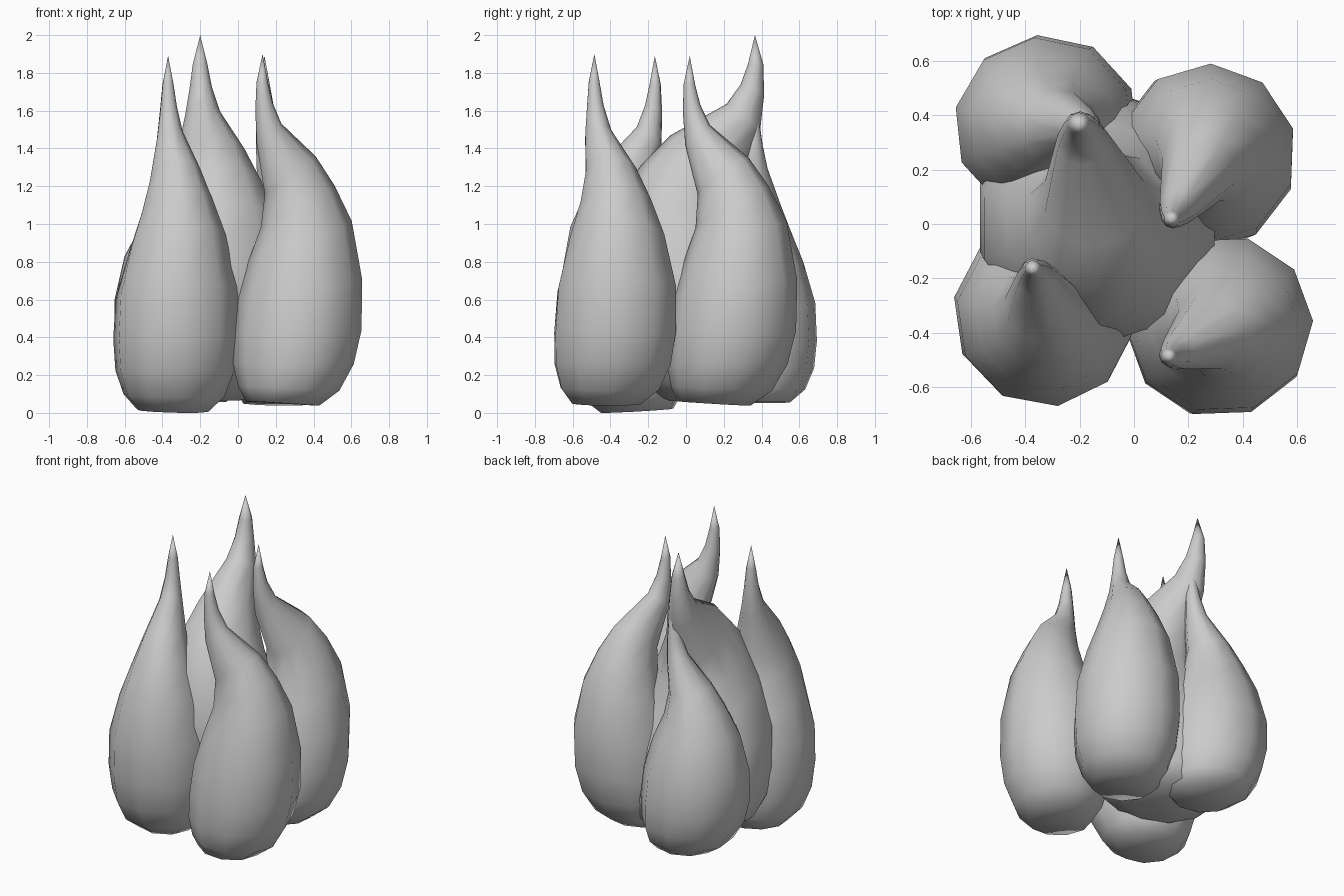
import bpy
import bmesh
from math import cos, sin, pi, radians
from mathutils import Vector

default_cube = bpy.data.objects.get("Cube")
if default_cube:
    bpy.data.objects.remove(default_cube, do_unlink=True)

# One plain stone grey for everything
grey = bpy.data.materials.new("plain_grey")
grey.use_nodes = True
colour = (0.6, 0.6, 0.6, 1)
grey.diffuse_color = colour
grey.node_tree.nodes["Principled BSDF"].inputs["Base Color"].default_value = colour

SIDES = 10
TIP_HEIGHT = 1.9
# Shared teardrop rings: height, half width across the hook, half width along
# it, share of the way from belly to tip, rise of the outer side
PROFILE = [
    (0.04, 0.19, 0.195, 0.45, -0.012),
    (0.12, 0.272, 0.268, 0.27, -0.012),
    (0.25, 0.32, 0.32, 0.14, 0),
    (0.42, 0.335, 0.34, 0.03, 0.01),
    (0.65, 0.326, 0.33, -0.04, 0.05),
    (0.9, 0.262, 0.275, -0.04, 0.11),
    (1.09, 0.195, 0.195, 0.02, 0.11),
    (1.255, 0.14, 0.135, 0.23, 0.1),
    (1.475, 0.072, 0.065, 0.82, 0.055),
    (1.62, 0.046, 0.046, 0.96, 0.02),
    (1.75, 0.03, 0.03, 1.01, 0),
]


def flame(name, belly, tip, base, hook_angle, width=1, phase=0, tilt=1):
    """Loft the tilted rings along a hooked spine that ends at the tip."""
    belly, tip = Vector(belly), Vector(tip)
    hook = Vector((cos(radians(hook_angle)), sin(radians(hook_angle))))
    first = PROFILE[0][0]
    stretch = (tip.z - base) / (TIP_HEIGHT - first)
    bm = bmesh.new()
    rings = []
    for height, across, along, bend, rise in PROFILE:
        centre = belly.lerp(tip.xy, bend)
        z = base + (height - first) * stretch
        ring = []
        for i in range(SIDES):
            angle = radians(phase) + 2 * pi * i / SIDES
            spoke = Vector((cos(angle), sin(angle)))
            inward = spoke.dot(hook)
            offset = spoke * across + hook * inward * (along - across)
            place = centre + offset * width
            lift = inward * rise * width * tilt
            ring.append(bm.verts.new((*place, z - lift)))
        rings.append(ring)

    # Flat base, side walls and pointed end
    bm.faces.new(reversed(rings[0]))
    for low, high in zip(rings, rings[1:]):
        for i in range(SIDES):
            j = (i + 1) % SIDES
            bm.faces.new((low[i], low[j], high[j], high[i]))
    point = bm.verts.new(tip)
    top = rings[-1]
    for i in range(SIDES):
        bm.faces.new((top[i], top[(i + 1) % SIDES], point))
    for face in bm.faces:
        face.smooth = True

    mesh = bpy.data.meshes.new(name)
    bm.to_mesh(mesh)
    bm.free()
    mesh.materials.append(grey)
    obj = bpy.data.objects.new(name, mesh)
    bpy.context.collection.objects.link(obj)
    return obj


# Large middle flame, with four smaller ones around it
flame("centre_flame", (-0.13, 0.02), (-0.2, 0.365, 2.0), 0.08, 100, width=1.36, phase=18)
flame("front_right_flame", (-0.328, -0.335), (-0.37, -0.165, 1.89), 0.012, 115, phase=26)
flame("front_left_flame", (0.32, -0.372), (0.13, -0.485, 1.9), 0.05, 186, phase=2)
flame("back_left_flame", (0.265, 0.25), (0.14, 0.02, 1.89), 0.05, 258, phase=16)
flame("back_right_flame", (-0.325, 0.36), (-0.16, 0.36, 1.66), 0.055, 0, phase=24, tilt=0.3)
